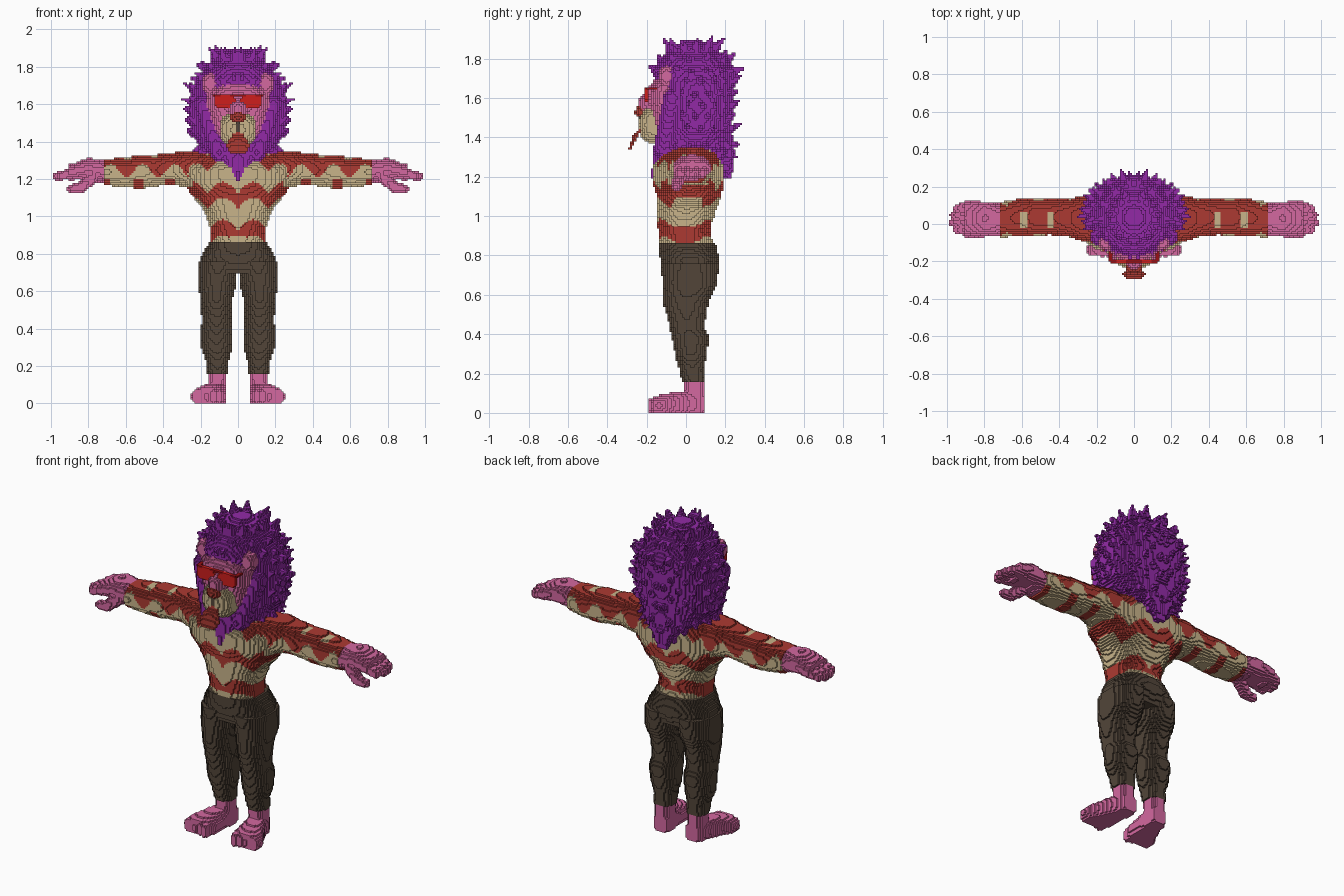
import bpy, math, random

if "Cube" in bpy.data.objects:
    bpy.data.objects.remove(bpy.data.objects["Cube"])
random.seed(4)
H = 2 / 190          # edge of one block
cells = {}           # block -> (part, colour); the first part to claim a block keeps it


def make_material(name, rgb):
    lin = [(c / 255 / 12.92) if c < 11 else ((c / 255 + 0.055) / 1.055) ** 2.4 for c in rgb]
    m = bpy.data.materials.new(name)
    m.use_nodes = True
    m.diffuse_color = (*lin, 1)
    m.node_tree.nodes["Principled BSDF"].inputs["Base Color"].default_value = (*lin, 1)
    return m


COLOURS = {
    "purple": (146, 42, 166), "pink": (212, 104, 160), "sand": (200, 180, 138),
    "brick red": (172, 58, 50), "dark brown": (82, 69, 57),
    "lens red": (205, 30, 28), "frame red": (150, 16, 20),
}
mats = {k: make_material(k, v) for k, v in COLOURS.items()}


# ---- block-filling helpers ----
def fill(part, colour, lo, hi, inside):
    rng = [range(math.floor(a / H), math.ceil(b / H) + 1) for a, b in zip(lo, hi)]
    for k in rng[2]:
        if k < 0:
            continue
        for j in rng[1]:
            for i in rng[0]:
                if (i, j, k) in cells:
                    continue
                p = ((i + .5) * H, (j + .5) * H, (k + .5) * H)
                if inside(p):
                    cells[i, j, k] = (part, colour(*p) if callable(colour) else colour)


def ball(part, colour, c, r, e=2):
    fill(part, colour, [a - b for a, b in zip(c, r)], [a + b for a, b in zip(c, r)],
         lambda p: sum(abs((p[n] - c[n]) / r[n]) ** e for n in range(3)) <= 1)


def rod(part, colour, a, b, ra, rb):
    d = [q - p for p, q in zip(a, b)]
    dd = sum(v * v for v in d)
    r = max(ra, rb)

    def inside(p):
        t = sum((p[n] - a[n]) * d[n] for n in range(3)) / dd
        t = min(1, max(0, t))
        return sum((p[n] - a[n] - t * d[n]) ** 2 for n in range(3)) <= (ra + t * (rb - ra)) ** 2
    fill(part, colour, [min(u, v) - r for u, v in zip(a, b)],
         [max(u, v) + r for u, v in zip(a, b)], inside)


def section(rows, t):
    for p, q in zip(rows, rows[1:]):
        if p[0] <= t <= q[0]:
            f = (t - p[0]) / (q[0] - p[0])
            f = f * f * (3 - 2 * f) * .5 + f * .5
            return [u + f * (v - u) for u, v in zip(p[1:], q[1:])]


def loft(part, colour, axis, rows, e=2.3, s=1):
    """Rows hold position, two centres and two half sizes; s = -1 mirrors in x."""
    others = [n for n in range(3) if n != axis]
    lo, hi = [0] * 3, [0] * 3
    lo[axis], hi[axis] = rows[0][0], rows[-1][0]
    for n, o in enumerate(others):
        lo[o] = min(r[1 + n] - r[3 + n] for r in rows)
        hi[o] = max(r[1 + n] + r[3 + n] for r in rows)
    if s < 0:
        lo[0], hi[0] = -hi[0], -lo[0]

    def inside(p):
        q = (p[0] * s, p[1], p[2])
        c = section(rows, q[axis])
        return c is not None and sum(
            abs((q[o] - c[n]) / c[2 + n]) ** e for n, o in enumerate(others)) <= 1
    fill(part, colour, lo, hi, inside)


# ---- painted shirt pattern ----
def torso_paint(x, y, z):
    wave = .06 * abs(math.sin(math.pi * x / .16)) if abs(x) < .24 else .03
    top = (z - .86 - wave + .02) % .2
    return "brick red" if top < .085 and not (z < .9 and abs(x) < .04) else "sand"


def sleeve_paint(x, y, z):
    x = abs(x)
    scallop = 1.245 + .035 * math.cos(2 * math.pi * x / .17)
    if z > scallop:
        slit = min(abs(x - .45), abs(x - .59)) < .018 and abs(y - .02) < .045
        return "sand" if slit else "brick red"
    return "brick red" if (x - .34) % .17 < .05 and z < 1.195 else "sand"


# ---- glasses ----
for s in (1, -1):
    ball("glasses", "lens red", (s * .07, -.2, 1.613), (.058, .008, .037), 4)
    ball("glasses", "frame red", (s * .127, -.15, 1.648), (.009, .055, .008), 8)
ball("glasses", "frame red", (0, -.2, 1.648), (.13, .008, .008), 8)

# ---- face ----
ball("nose", "brick red", (0, -.235, 1.53), (.042, .025, .027))
loft("tongue", "brick red", 2, [(1.34, 0, -.285, .045, .009), (1.37, 0, -.272, .066, .009),
     (1.4, 0, -.26, .055, .011), (1.45, 0, -.225, .02, .014)])


def muzzle_paint(x, y, z):
    return "dark brown" if abs(x) < .011 and 1.43 < z < 1.51 else "sand"


ball("muzzle", muzzle_paint, (0, -.165, 1.465), (.1, .075, .095), 2.4)
ball("nose_bridge", "pink", (0, -.17, 1.57), (.055, .075, .06))
for s, side in ((1, "left"), (-1, "right")):
    ball(side + "_ear", "pink", (s * .148, -.1, 1.71), (.045, .04, .055))
loft("face", "pink", 2, [(1.38, 0, -.06, .09, .1), (1.48, 0, -.06, .145, .12),
     (1.6, 0, -.06, .172, .132), (1.66, 0, -.06, .165, .125), (1.7, 0, -.06, .12, .1)], 2.6)

# ---- mane: core, side locks and outward spikes ----
MANE = [(1.19, 0, .02, .025, .2), (1.28, 0, .03, .11, .2), (1.36, 0, .04, .2, .2),
        (1.45, 0, .06, .25, .175), (1.56, 0, .065, .262, .175), (1.66, 0, .055, .25, .19),
        (1.72, 0, .045, .225, .215), (1.79, 0, .04, .185, .185),
        (1.85, 0, .035, .125, .12), (1.89, 0, .035, .05, .05)]
loft("mane", "purple", 2, MANE, 2.2)
for s in (1, -1):
    rod("mane", "purple", (s * .19, -.07, 1.6), (s * .1, -.115, 1.34), .045, .05)
    rod("mane", "purple", (s * .04, .2, 1.32), (s * .015, .22, 1.2), .05, .015)
for ring in range(11):
    z = 1.26 + ring * .058
    _, cy, rx, ry = section(MANE, z)
    n = 9 if z < 1.75 else 6
    for k in range(n):
        a = -math.pi / 2 + math.pi * (k + .25 + .5 * (ring % 2)) / n
        c, d = math.cos(a), math.sin(a)
        if (z < 1.69 and d < -.45) or (z < 1.36 and d < .3):
            continue
        grow = random.uniform(.02, .045) * (.5 if d < -.5 else 1)
        lift = random.uniform(.015, .045) + max(0, z - 1.72) * .25
        if z < 1.4:
            lift = -lift
        for s in (1, -1):
            rod("mane", "purple", (s * c * rx * .85, cy + d * ry * .85, z),
                (s * c * (rx + grow), cy + d * (ry + grow), z + lift), .036, .005)

# ---- torso, pelvis ----
loft("shirt", torso_paint, 2, [(.86, 0, 0, .148, .135), (.93, 0, -.01, .15, .132),
     (1.02, 0, 0, .175, .15), (1.1, 0, .015, .235, .165), (1.17, 0, .01, .288, .18),
     (1.25, 0, .01, .3, .18), (1.31, 0, .02, .27, .15), (1.36, 0, .04, .17, .09)])
loft("trouser_seat", "dark brown", 2, [(.69, 0, .02, .19, .125), (.78, 0, .02, .2, .15),
     (.86, 0, .005, .158, .147)], 2.5)

# ---- limbs, built on the left and mirrored ----
ARM = [(.2, .02, 1.25, .13, .1), (.28, .03, 1.255, .12, .097), (.36, .033, 1.255, .1, .085),
       (.45, .038, 1.245, .095, .085), (.52, .038, 1.24, .1, .09),
       (.6, .035, 1.235, .1, .08), (.712, .025, 1.237, .095, .07)]
PALM = [(.712, .025, 1.24, .085, .063), (.8, .03, 1.255, .09, .057), (.91, .033, 1.235, .095, .042)]
LEG = [(.155, .11, .04, .055, .06), (.22, .11, .03, .06, .065), (.3, .115, .025, .082, .08),
       (.38, .115, .025, .085, .095), (.44, .115, .005, .078, .09), (.55, .115, 0, .085, .112),
       (.65, .112, .02, .104, .135), (.76, .105, .02, .105, .15)]
FOOT = [(-.17, .165, .035, .08, .045), (-.12, .155, .04, .088, .052), (-.05, .135, .045, .068, .062),
        (.03, .115, .05, .055, .065), (.095, .105, .045, .042, .055)]
for s, side in ((1, "left"), (-1, "right")):
    loft(side + "_sleeve", sleeve_paint, 0, ARM, 2.3, s)
    loft(side + "_hand", "pink", 0, PALM, 2.3, s)
    for k in range(4):
        y = -.035 + k * .045
        tip = .975 - .018 * abs(k - 1.4)
        rod(side + "_hand", "pink", (s * .88, y, 1.235), (s * tip, y * .85, 1.214), .026, .022)
    rod(side + "_hand", "pink", (s * .77, -.025, 1.215), (s * .84, -.05, 1.155), .036, .028)
    rod(side + "_hand", "pink", (s * .84, -.05, 1.155), (s * .895, -.05, 1.15), .028, .02)
    loft(side + "_trouser_leg", "dark brown", 2, LEG, 2.2, s)
    loft(side + "_foot", "pink", 2, [(0, .11, .04, .05, .05), (.17, .11, .04, .05, .055)], 2.3, s)
    loft(side + "_foot", "pink", 1, FOOT, 2.8, s)
    for k in range(5):
        ball(side + "_foot", "pink", (s * (.1 + k * .033), -.165 + k * .007, .036),
             (.018, .026, .042 - k * .003), 2.5)

# ---- turn the blocks into one shell per part, skipping buried faces ----
parts = {}
for key, (part, colour) in cells.items():
    parts.setdefault(part, []).append((key, colour))
for part, blocks in parts.items():
    names = sorted({c for _, c in blocks})
    verts, faces, slots = {}, [], []
    for key, colour in blocks:
        for axis in range(3):
            u, v = (axis + 1) % 3, (axis + 2) % 3
            for step in (0, 1):
                near = list(key)
                near[axis] += 2 * step - 1
                if tuple(near) in cells:
                    continue
                quad = []
                for du, dv in ((0, 0), (1, 0), (1, 1), (0, 1)):
                    p = list(key)
                    p[axis] += step
                    p[u] += du
                    p[v] += dv
                    quad.append(verts.setdefault(tuple(p), len(verts)))
                faces.append(quad if step else quad[::-1])
                slots.append(names.index(colour))
    if not faces:
        continue
    mesh = bpy.data.meshes.new(part)
    mesh.from_pydata([[c * H for c in p] for p in verts], [], faces)
    for n in names:
        mesh.materials.append(mats[n])
    mesh.polygons.foreach_set("material_index", slots)
    mesh.update()
    bpy.context.collection.objects.link(bpy.data.objects.new(part, mesh))
